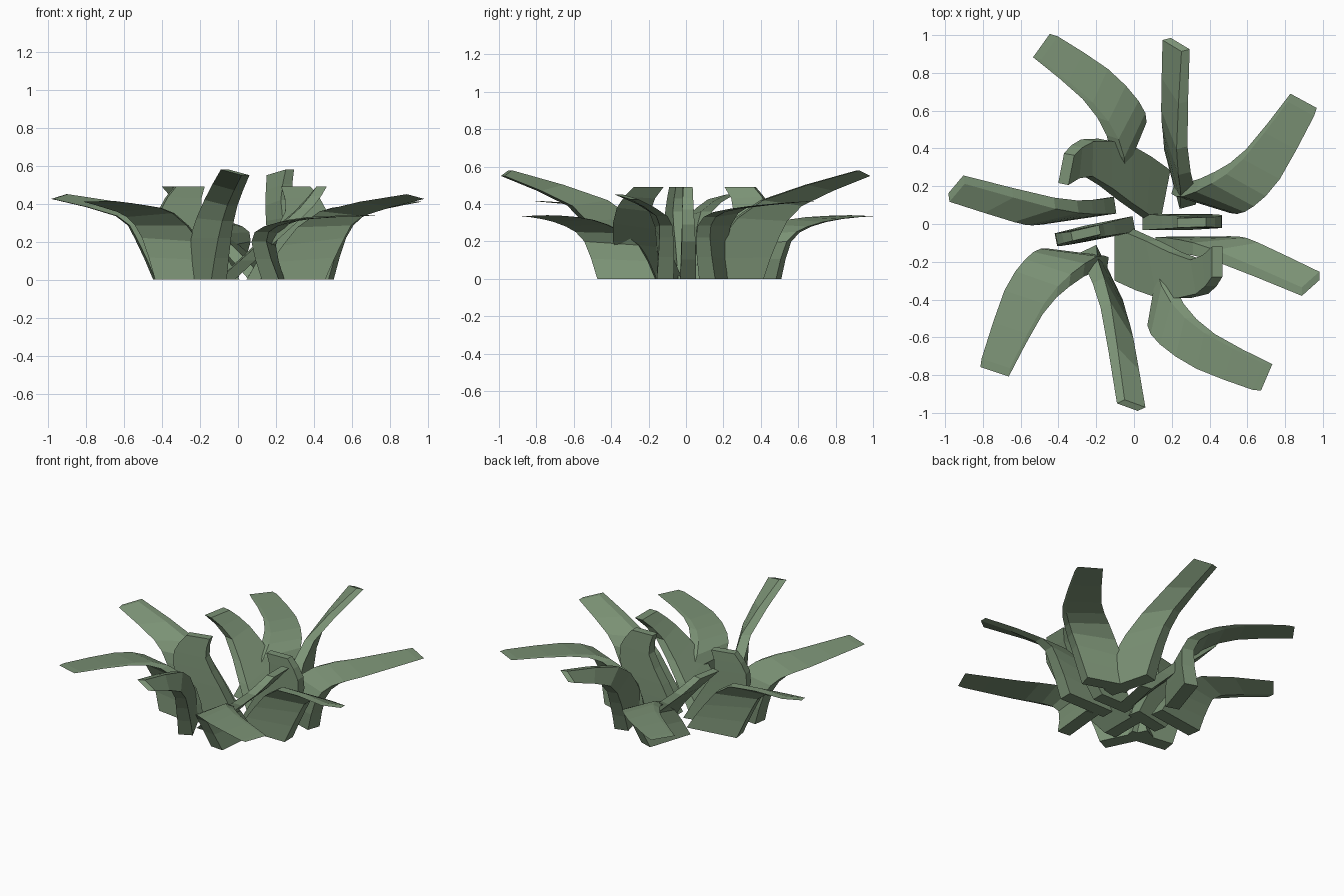
import bpy, bmesh, math
from mathutils import Vector, Matrix

if "Cube" in bpy.data.objects:
    bpy.data.objects.remove(bpy.data.objects["Cube"])

mat = bpy.data.materials.new("leaf_green")
mat.diffuse_color = (0.2, 0.29, 0.18, 1)
mat.use_nodes = True
mat.node_tree.nodes["Principled BSDF"].inputs["Base Color"].default_value = mat.diffuse_color


def smooth_path(pts, n=2):
    """Catmull-Rom through the points, n steps per span."""
    p = [Vector(q) for q in pts]
    p = [2 * p[0] - p[1]] + p + [2 * p[-1] - p[-2]]
    out = []
    for a, b, c, d in zip(p, p[1:], p[2:], p[3:]):
        for i in range(n):
            t = i / n
            out.append(0.5 * (2 * b + (c - a) * t + (2 * a - 5 * b + 4 * c - d) * t * t
                              + (3 * b - a - 3 * c + d) * t ** 3))
    return out + [p[-2]]


def leaf(name, inner, outer, place=Matrix(), thick=(0.09, 0.045)):
    """Twisted blade between two edge curves, thickened sideways from its foot."""
    a, b = smooth_path(inner), smooth_path(outer)
    n = len(a)
    foot = (b[0] - a[0]).normalized()
    side = Vector((-foot.y, foot.x, 0))
    bm = bmesh.new()
    rings = []
    for i in range(n):
        h = side * (thick[0] + (thick[1] - thick[0]) * i / (n - 1)) / 2
        rings.append([bm.verts.new(v) for v in (a[i] + h, b[i] + h, b[i] - h, a[i] - h)])
    for r, s in zip(rings, rings[1:]):
        for i in range(4):
            bm.faces.new((r[i], r[(i + 1) % 4], s[(i + 1) % 4], s[i]))
    bm.faces.new(rings[0])
    bm.faces.new(rings[-1])
    bmesh.ops.recalc_face_normals(bm, faces=bm.faces)
    bm.transform(place)
    me = bpy.data.meshes.new(name)
    bm.to_mesh(me)
    bm.free()
    me.materials.append(mat)
    bpy.context.collection.objects.link(bpy.data.objects.new(name, me))


def leaf_pair(name, inner, outer, turn=169, shift=(0.025, 0, 0), **kw):
    """A leaf and its copy turned to the opposite side."""
    leaf(name + "_1", inner, outer, **kw)
    place = Matrix.Translation(shift) @ Matrix.Rotation(math.radians(turn), 4, 'Z')
    leaf(name + "_2", inner, outer, place, **kw)


# Tall outer leaves, front and back
leaf_pair("tall_leaf",
          [(-.24, -.13, 0), (-.22, -.22, .22), (-.15, -.43, .42), (-.07, -.94, .58)],
          [(-.1, -.42, 0), (-.07, -.5, .22), (-.03, -.62, .39), (.04, -.98, .55)],
          shift=(.025, .01, 0))

# Side outer leaves, left and right
leaf_pair("side_leaf",
          [(-.1, .1, 0), (-.22, .09, .18), (-.42, .11, .36), (-.9, .235, .45)],
          [(-.44, .05, 0), (-.54, .03, .22), (-.64, .04, .335), (-.98, .14, .425)],
          turn=172, shift=(.03, 0, 0))

# Broad arching outer leaves
leaf_pair("broad_leaf",
          [(-.14, -.22, 0), (-.2, -.21, .2), (-.34, -.3, .35), (-.48, -.45, .39), (-.66, -.785, .415)],
          [(-.43, -.18, 0), (-.5, -.17, .22), (-.58, -.22, .33), (-.69, -.38, .375), (-.81, -.735, .41)],
          turn=170, shift=(.035, .01, 0))

# Low drooping outer leaves
leaf_pair("low_leaf",
          [(.2, -.16, 0), (.16, -.25, .18), (.23, -.42, .29), (.4, -.58, .33), (.71, -.74, .34)],
          [(.17, -.47, 0), (.11, -.54, .2), (.17, -.64, .28), (.36, -.77, .32), (.65, -.88, .335)],
          turn=167.5, shift=(.02, 0, 0))

# Short leaning inner leaves
leaf_pair("inner_leaf",
          [(-.06, -.02, 0), (.1, -.09, .16), (.33, -.19, .36), (.44, -.12, .49)],
          [(-.06, -.3, 0), (.16, -.39, .2), (.36, -.37, .38), (.44, -.28, .49)],
          shift=(.035, .01, 0), thick=(0.085, 0.055))

# Short upright centre leaves
leaf_pair("centre_leaf",
          [(0, 0, 0), (-.1, -.02, .18), (-.2, -.04, .36), (-.18, -.03, .49)],
          [(-.25, -.05, 0), (-.39, -.08, .2), (-.41, -.08, .37), (-.33, -.065, .49)],
          shift=(.045, .01, 0), thick=(0.085, 0.05))
